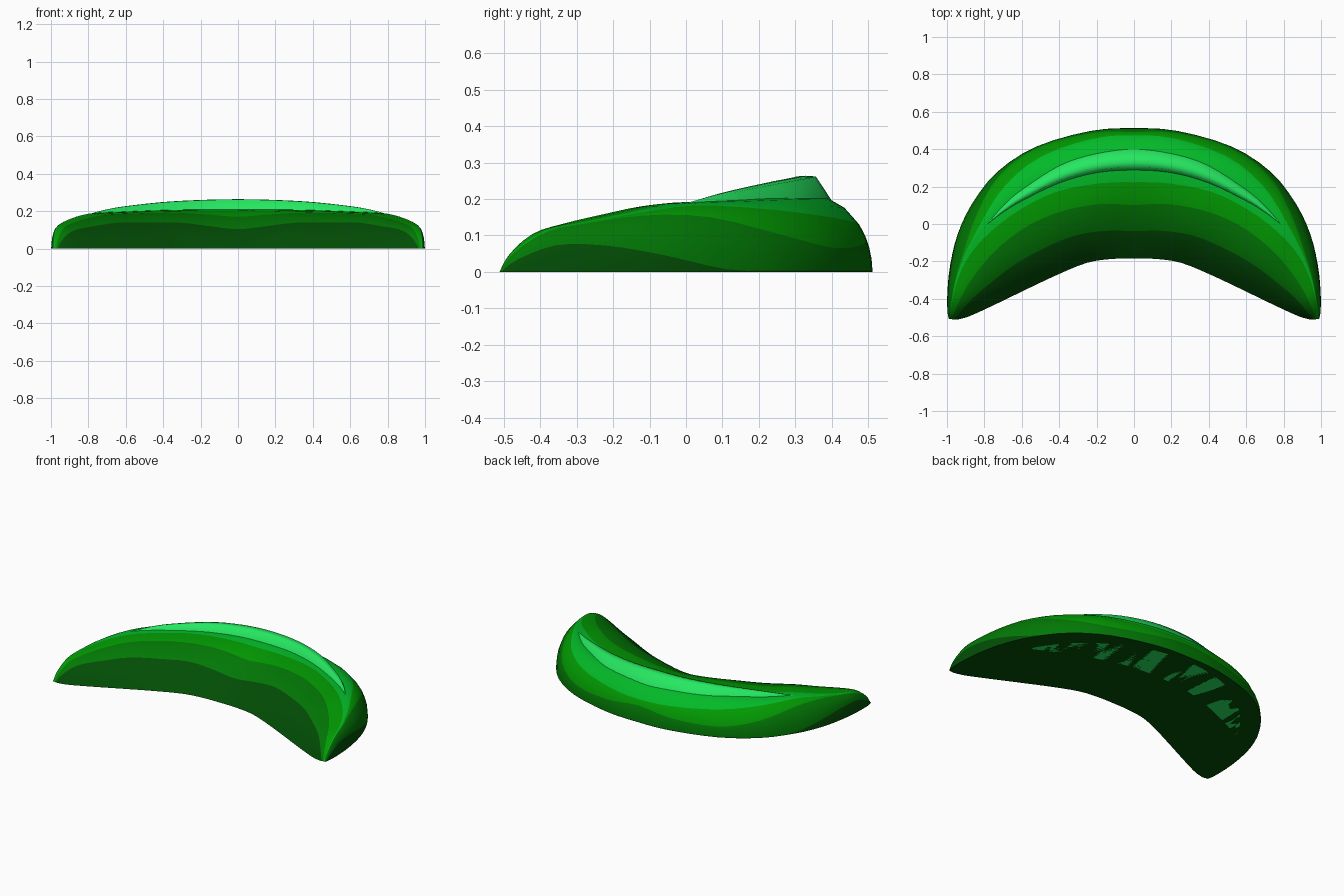
import bpy, bmesh, math

if "Cube" in bpy.data.objects:
    bpy.data.objects.remove(bpy.data.objects["Cube"])


def srgb(r, g, b):
    f = lambda c: c / 12.92 if c <= 0.04045 else ((c + 0.055) / 1.055) ** 2.4
    return (f(r / 255), f(g / 255), f(b / 255), 1)


def material(name, rgb):
    m = bpy.data.materials.new(name)
    m.diffuse_color = srgb(*rgb)
    m.use_nodes = True
    m.node_tree.nodes["Principled BSDF"].inputs["Base Color"].default_value = m.diffuse_color
    return m


DARK = material("dark green", (2, 77, 5))
MID = material("mid green", (2, 120, 5))
LEAF = material("leaf green", (2, 155, 2))
BRIGHT = material("bright green", (3, 186, 40))
MINT = material("mint green", (38, 235, 98))


def smooth_stations(half, flips, steps):
    """Mirror a half list of stations over x, then resample with Catmull-Rom."""
    left = [tuple(-v if i in flips else v for i, v in enumerate(s)) for s in half[:0:-1]]
    pts = left + half
    out = []
    for k in range(len(pts) - 1):
        p0, p1, p2, p3 = (pts[min(max(k + d, 0), len(pts) - 1)] for d in (-1, 0, 1, 2))
        for j in range(steps):
            t = j / steps
            out.append([0.5 * (2 * b + (c - a) * t + (2 * a - 5 * b + 4 * c - d) * t * t
                               + (3 * b - a - 3 * c + d) * t ** 3)
                        for a, b, c, d in zip(p0, p1, p2, p3)])
    out.append(list(pts[-1]))
    return out


def loft(name, sections, row_mats, mats, bottom_mat, angle):
    """Skin open sections and close the underside."""
    bm = bmesh.new()
    grid = [[bm.verts.new(p) for p in s] for s in sections]
    for a, b in zip(grid, grid[1:]):
        for r, mi in enumerate(row_mats):
            bm.faces.new((a[r], b[r], b[r + 1], a[r + 1])).material_index = mi
        bm.faces.new((a[0], a[-1], b[-1], b[0])).material_index = bottom_mat
    bmesh.ops.recalc_face_normals(bm, faces=bm.faces)
    me = bpy.data.meshes.new(name)
    bm.to_mesh(me)
    bm.free()
    for m in mats:
        me.materials.append(m)
    ob = bpy.data.objects.new(name, me)
    bpy.context.collection.objects.link(ob)
    bpy.ops.object.select_all(action='DESELECT')
    ob.select_set(True)
    bpy.context.view_layer.objects.active = ob
    bpy.ops.object.shade_smooth_by_angle(angle=math.radians(angle))
    return ob


# Crescent body: outer x, y, inner x, y, ridge height, inner fullness,
# inner colour breaks (3), outer colour breaks as height fractions (3)
body = [
    (0, .512, 0, -.184, .212, 2.05, .21, .41, .585, .62, .47, .02),
    (.23, .498, .12, -.187, .210, 2.4, .22, .43, .59, .66, .36, .02),
    (.52, .415, .25, -.207, .205, 3.0, .235, .45, .61, .76, .32, .02),
    (.73, .28, .40, -.267, .197, 3.0, .25, .48, .63, .88, .52, .02),
    (.865, .11, .56, -.342, .188, 3.0, .27, .50, .67, .97, .80, .04),
    (.943, -.055, .70, -.410, .163, 3.0, .27, .50, .71, .99, .95, .28),
    (.982, -.215, .81, -.462, .137, 3.0, .28, .50, .735, .995, .98, .53),
    (.997, -.35, .88, -.493, .112, 2.4, .28, .50, .74, .997, .99, .65),
    (.998, -.46, .93, -.508, .055, 2.0, .28, .50, .74, .997, .99, .62),
    (.99, -.507, .955, -.512, .0, 2.0, .28, .50, .74, .997, .99, .6),
]
RIDGE = .75
sections = []
for ox, oy, ix, iy, h, p, b1, b2, b3, ha, hab, hd in smooth_stations(body, (0, 2), 3):
    prof = [(s, 1 - ((RIDGE - s) / RIDGE) ** p) for s in
            (0, b1 / 3, b1 * 2 / 3, b1, (b1 + b2) / 2, b2, (b2 + b3) / 2, b3,
             (b3 + RIDGE) / 2, RIDGE)]
    for z in (1 - (1 - ha) * .12, 1 - (1 - ha) * .45, ha, (ha + hab) / 2, hab,
              hab + (hd - hab) * .33, hab + (hd - hab) * .67, hd, hd / 2, 0):
        prof.append((RIDGE + (1 - RIDGE) * math.sqrt(max(0, 1 - z * z)), z))
    sections.append([(max(-1, min(1, ix + (ox - ix) * s)), iy + (oy - iy) * s, max(0, h * z))
                     for s, z in prof])
rows = [0] * 3 + [1] * 2 + [2] * 2 + [3] * 5 + [2] * 2 + [1] * 3 + [0] * 2
loft("crescent_body", sections, rows, [DARK, MID, LEAF, BRIGHT], 0, 40)

# Raised strip along the ridge, rooted in the base: x, inner y, outer y, top height, skin height
strip = [
    (0, .282, .404, .262, .190),
    (.2, .268, .385, .258, .188),
    (.4, .213, .322, .247, .186),
    (.6, .118, .195, .225, .180),
    (.7, .058, .108, .208, .175),
    (.78, .0, .012, .188, .165),
]
sections = []
for x, yi, yo, zt, zb in smooth_stations(strip, (0,), 4):
    w = yo - yi
    sections.append([(x, yi - w * .5, 0), (x, yi, zb), (x, yi + w * .17, zt),
                     (x, yi + w * .38, zt + .002), (x, yi + w * .61, zt), (x, yo, zb),
                     (x, yo + w * .55, 0)])
loft("ridge_strip", sections, [0] * 6, [MINT], 0, 85)
